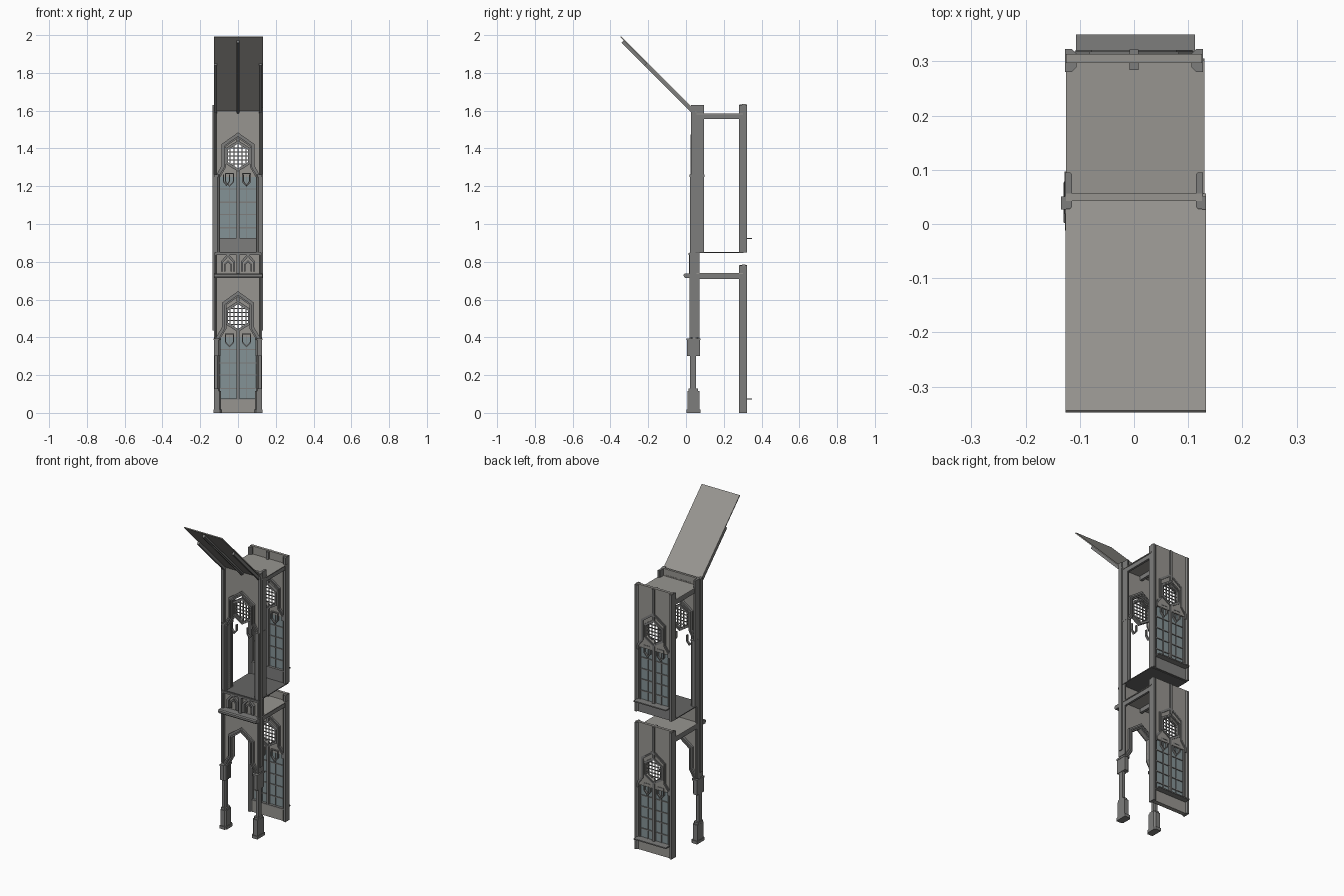
import bpy, bmesh, math
from mathutils import Vector

if "Cube" in bpy.data.objects:
    bpy.data.objects.remove(bpy.data.objects["Cube"])


def material(name, *rgb):
    m = bpy.data.materials.new(name)
    m.diffuse_color = (*rgb, 1)
    m.use_nodes = True
    m.node_tree.nodes["Principled BSDF"].inputs["Base Color"].default_value = m.diffuse_color
    return m


glass_mat = material("window_glass", .23, .29, .305)
wall_mat = material("wall_stone", .31, .30, .28)
trim_mat = material("trim_stone", .205, .205, .2)
floor_mat = material("floor_stone", .13, .13, .128)


def finish(name, bm, mat=None):
    bmesh.ops.recalc_face_normals(bm, faces=bm.faces)
    me = bpy.data.meshes.new(name)
    bm.to_mesh(me)
    bm.free()
    ob = bpy.data.objects.new(name, me)
    bpy.context.collection.objects.link(ob)
    me.materials.append(mat or trim_mat)
    return ob


def prism(name, poly, a, b, axis='y', mat=None):
    """Extrude a 2D polygon from a to b along an axis."""
    put = {'x': lambda u, v, d: (d, u, v), 'y': lambda u, v, d: (u, d, v),
           'z': lambda u, v, d: (u, v, d)}[axis]
    bm = bmesh.new()
    lo = [bm.verts.new(put(u, v, a)) for u, v in poly]
    hi = [bm.verts.new(put(u, v, b)) for u, v in poly]
    bm.faces.new(lo)
    bm.faces.new(hi)
    for i in range(len(poly)):
        j = (i + 1) % len(poly)
        bm.faces.new((lo[i], lo[j], hi[j], hi[i]))
    return finish(name, bm, mat)


def box(name, x0, x1, y0, y1, z0, z1, mat=None):
    return prism(name, [(x0, z0), (x1, z0), (x1, z1), (x0, z1)], y0, y1, 'y', mat)


def offset(path, d, closed=False):
    """Mitred offset to the left of the travel direction."""
    out, n = [], len(path)
    P = [Vector(p) for p in path]
    for i in range(n):
        a = P[i] - P[i - 1] if (i > 0 or closed) else P[1] - P[0]
        b = P[(i + 1) % n] - P[i] if (i < n - 1 or closed) else a
        na = Vector((-a.y, a.x)).normalized()
        nb = Vector((-b.y, b.x)).normalized()
        out.append(P[i] + (na + nb) * d / (1 + na.dot(nb)))
    return [tuple(p) for p in out]


def band(name, path, d0, d1, y0, y1, closed=False):
    """Moulding that follows a path in the xz plane."""
    bm = bmesh.new()
    rows = []
    for p, q in zip(offset(path, d0, closed), offset(path, d1, closed)):
        rows.append([bm.verts.new(c) for c in ((p[0], y0, p[1]), (q[0], y0, q[1]),
                                               (q[0], y1, q[1]), (p[0], y1, p[1]))])
    n = len(rows)
    for i in range(n if closed else n - 1):
        r, s = rows[i], rows[(i + 1) % n]
        for k in range(4):
            m = (k + 1) % 4
            bm.faces.new((r[k], r[m], s[m], s[k]))
    if not closed:
        bm.faces.new(rows[0])
        bm.faces.new(rows[-1])
    return finish(name, bm)


def both(half):
    """Mirror a right half path (bottom to apex) into a left-to-right path."""
    return [(-x, z) for x, z in half] + [p for p in reversed(half) if p[0] > 0]


def pier(name, s, xi, xo, y0, y1, z0, z1, c=0.009):
    """Half pier with chamfered inner corners, cut flat at the bay edge."""
    prism(name, [(s * xo, y0), (s * (xi + c), y0), (s * xi, y0 + c),
                 (s * xi, y1 - c), (s * (xi + c), y1), (s * xo, y1)], z0, z1, 'z')


def shaft(name, x, y, r, z0, z1):
    prism(name, [(x + r * math.cos(math.pi * (i + .5) / 4), y + r * math.sin(math.pi * (i + .5) / 4))
                 for i in range(8)], z0, z1, 'z')


def rose(prefix, zc, y0, y1):
    """Hexagonal tracery: frames plus an open lattice."""
    h = [(0, zc + .066), (-.052, zc + .033), (-.052, zc - .033),
         (0, zc - .066), (.052, zc - .033), (.052, zc + .033)][::-1]
    band(prefix + "_frame_inner", h, 0, 0.006, y0, y1, True)
    band(prefix + "_frame_outer", h, 0.006, 0.014, y0 - .005, y1 + .004, True)
    ym = (y0 + y1) / 2
    for i in range(-2, 3):
        t = i * 0.021
        e = 0.066 - abs(t) * 0.033 / 0.052
        box(prefix + "_upright", t - .002, t + .002, ym - .003, ym + .003, zc - e, zc + e)
        w = 0.052 if abs(t) < .033 else 0.052 * (0.066 - abs(t)) / 0.033
        box(prefix + "_crossbar", -w, w, ym - .003, ym + .003, zc + t - .002, zc + t + .002)


# Back window wall, one per storey
for tag, dz in (("lower", 0.0), ("upper", 0.85)):
    zc = 0.51 + dz
    for s in (1, -1):
        prism(tag + "_back_spandrel",
              [(s * x, z + dz) for x, z in ((.125, .40), (.125, .785), (0, .785), (0, .576), (.052, .543),
                                            (.052, .477), (0, .444), (0, .40))], 0.297, 0.314, 'y', wall_mat)
        pier(tag + "_back_pilaster", s, 0.106, 0.127, 0.28, 0.323, dz, 0.78 + dz)
        shaft(tag + "_back_shaft", s * .1, .305, .007, dz + .07, dz + .40)
        x0, x1 = sorted((s * .006, s * .1))
        box(tag + "_glass", x0, x1, 0.3, 0.304, .07 + dz, .41 + dz, glass_mat)
        box(tag + "_glazing_bar", s * .046 - .002, s * .046 + .002, .296, .309, .07 + dz, .41 + dz)
        # lancet heads hanging below the spandrel
        cx = s * 0.045
        lancet = [(cx - .018, .415 + dz), (cx + .018, .415 + dz), (cx + .018, .375 + dz),
                  (cx, .355 + dz), (cx - .018, .375 + dz)]
        band(tag + "_lancet_head", lancet, 0, .006, .289, .316, True)
        for z in (.13, .2, .265, .335):
            box(tag + "_glazing_crossbar", x0, x1, .296, .309, z + dz - .003, z + dz + .003)
    box(tag + "_back_panel", -.108, .108, .288, .314, dz, dz + .07, wall_mat if dz == 0 else None)
    box(tag + "_back_sill", -.107, .113, .284, .35, dz + .07, dz + .077)
    box(tag + "_mullion", -.007, .007, .286, .319, dz + .07, dz + .43)
    box(tag + "_top_mullion", -.008, .008, .284, .322, dz + .59, dz + .782)
    rose(tag + "_back_rose", zc, .288, .316)
    hood = both([(.1, .385 + dz), (.1, .41 + dz), (.07, .45 + dz), (.07, .57 + dz), (0, .62 + dz)])
    band(tag + "_back_hood", hood, 0, .008, .282, .321)
    band(tag + "_back_hood_outer", hood, .008, .013, .286, .318)

    # Ceiling web with ribs beneath
    zt = (.71 if tag == "lower" else 1.555)
    box(tag + "_ceiling", -.125, .13, .055, .303, zt + .026, zt + .031, wall_mat)
    for xa, xb in ((-.008, .008), (-.125, -.112), (.112, .125)):
        box(tag + "_ceiling_rib", xa, xb, .06, .295, zt, zt + .027)

# Floor of the upper storey
box("upper_floor", -.125, .13, .02, .305, .847, .852, floor_mat)

# Front arcade walls with stepped pointed openings
arches = {
    "lower": ([(.098, .30), (.098, .385), (.062, .445), (.062, .57), (0, .615)], .85, .012, .072),
    "upper": ([(.096, .85), (.096, 1.245), (.064, 1.30), (.064, 1.41), (0, 1.455)], 1.63, .022, .095)}
for tag, (half, top, y0, y1) in arches.items():
    path = both(half)
    base = half[0][1]
    ym = .045 if tag == "lower" else .05
    prism(tag + "_front_wall", [(-.125, base), (-.125, top), (.125, top), (.125, base)] + path[::-1],
          ym - .008, ym + .006, 'y', wall_mat)
    for i, (d0, d1) in enumerate(((0, .007), (.007, .015), (.015, .024))):
        k = (.016, .026, .019)[i]
        band(tag + "_arch_moulding", path, d0, d1, ym - k, ym + k)
    for s in (1, -1):
        pier(tag + "_front_pilaster", s, .114, .127, y0 + .006, y1, base + .1, top, .004)

# Lower columns: plinth, base, shaft, capital
for s in (1, -1):
    pier("column_plinth", s, .086, .130, .003, .077, 0, .018)
    pier("column_base", s, .090, .127, .009, .071, .018, .115)
    pier("column_base_cap", s, .094, .126, .014, .064, .115, .128)
    pier("column_shaft", s, .102, .125, .022, .052, .128, .30, .006)
    pier("column_capital", s, .095, .127, .006, .074, .30, .385)
    pier("column_abacus", s, .090, .129, .002, .078, .385, .395)
    for y in (.02, .04, .06):
        shaft("capital_shaft", s * .099, y, .007, .30, .385)
    # Upper clustered piers
    pier("upper_pier", s, .100, .127, .02, .095, .85, 1.255)
    for y in (.03, .046, .07, .086):
        shaft("upper_pier_shaft", s * .1, y, .006, .852, 1.25)
    pier("upper_pier_cap", s, .094, .128, .018, .097, 1.25, 1.262)
    # Balustrade niches
    cx = s * .053
    niche = [(cx - .034, .748), (cx - .034, .80), (cx, .838), (cx + .034, .80), (cx + .034, .748)]
    band("balustrade_niche", niche, -.008, .004, .02, .045)
    small = [(cx - .018, .748), (cx - .018, .785), (cx, .805), (cx + .018, .785), (cx + .018, .748)]
    band("balustrade_niche_inner", small, -.005, .003, .028, .045)
    # Pendant lancets hanging in the upper front arch
    drop = [(cx - .024, 1.262), (cx - .024, 1.225), (cx - .008, 1.205), (cx + .008, 1.225), (cx + .008, 1.262)]
    band("front_pendant", drop, -.003, .003, .045, .059)

# Edge colonnettes
pier("left_colonnette", -1, .123, .135, .027, .051, .435, 1.63, .003)
pier("right_colonnette", 1, .123, .133, .027, .051, .435, 1.63, .003)

# Cornice and rails between storeys
prism("cornice", [(-.012, .724), (-.006, .715), (.045, .715), (.045, .739), (-.006, .739), (-.012, .733)],
      -.127, .131, 'x')
box("balustrade_rail", -.127, .127, .014, .05, .836, .847)
box("balustrade_post", -.008, .008, .016, .045, .739, .838)

# Open tracery in the upper front arch
rose("front_rose", 1.36, .042, .06)


# Sloping roof sheet with ribs beneath
def roof_strip(name, x0, x1, t0, t1, n0, n1, mat=None):
    def at(t, n):
        k = math.sqrt(.5)
        return (.055 + (n - t) * k, 1.592 + (n + t) * k)
    prism(name, [at(t0, n0), at(t1, n0), at(t1, n1), at(t0, n1)], x0, x1, 'x', mat)


roof_strip("roof_sheet", -.126, .133, 0, .566, -.004, .002, wall_mat)
roof_strip("roof_centre_rib", -.009, .009, .01, .54, -.014, -.003)
roof_strip("roof_centre_rib_core", -.004, .004, .01, .54, -.021, -.003)
for s in (1, -1):
    a, b = sorted((s * .112, s * .126))
    roof_strip("roof_side_rib", a, b, .01, .37, -.021, -.003)
